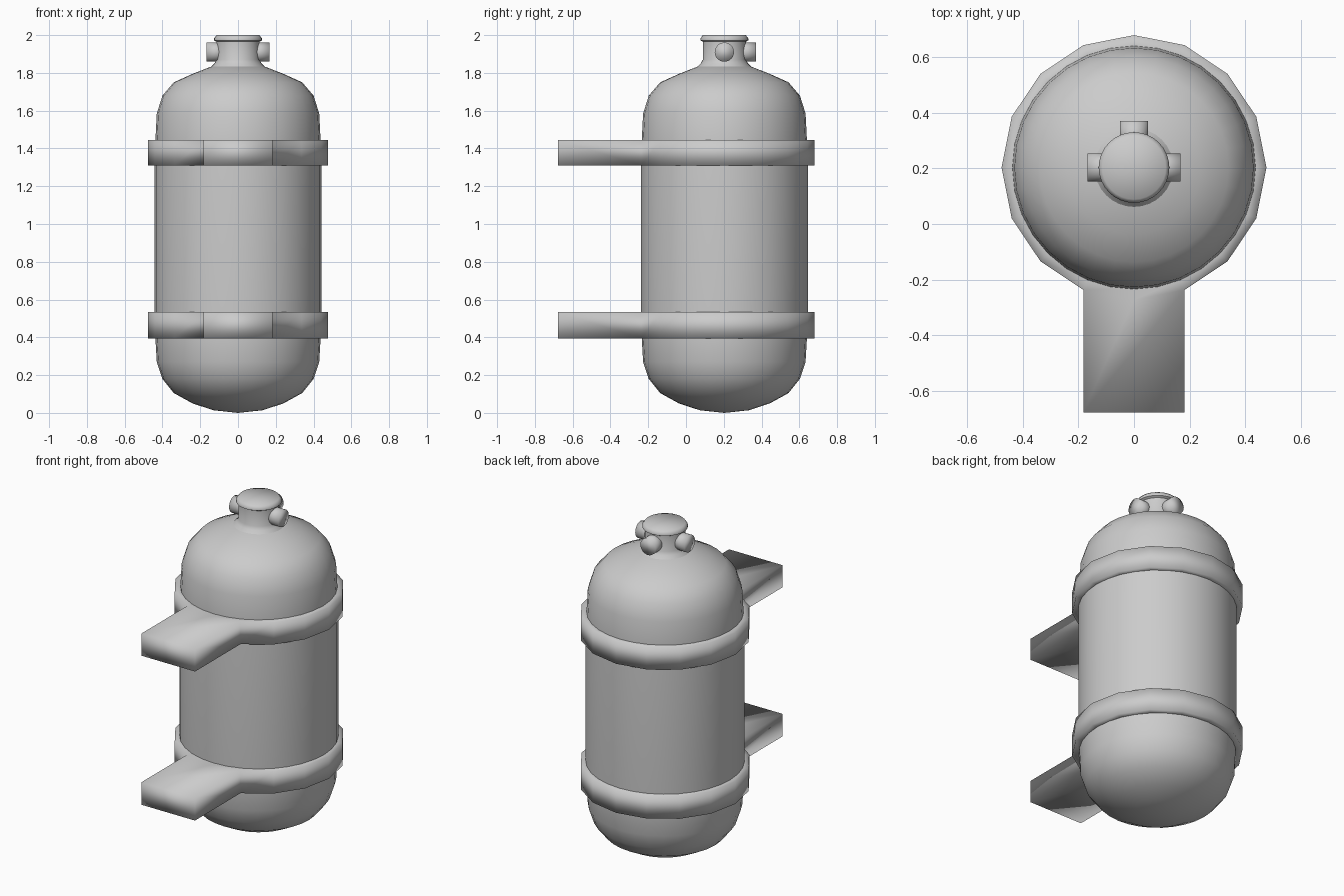
import bpy, bmesh, math
from mathutils import Matrix, Vector

if "Cube" in bpy.data.objects:
    bpy.data.objects.remove(bpy.data.objects["Cube"])

CY = 0.203  # tank axis in y


def finish(name, bm, angle=None):
    bmesh.ops.recalc_face_normals(bm, faces=bm.faces)
    mesh = bpy.data.meshes.new(name)
    bm.to_mesh(mesh)
    bm.free()
    obj = bpy.data.objects.new(name, mesh)
    bpy.context.collection.objects.link(obj)
    bpy.ops.object.select_all(action='DESELECT')
    obj.select_set(True)
    bpy.context.view_layer.objects.active = obj
    if angle is None:
        bpy.ops.object.shade_smooth()
    else:
        bpy.ops.object.shade_smooth_by_angle(angle=math.radians(angle))
    return obj


def lathe(name, profile, sides, angle=None):
    """Revolve (radius, z) points about the tank axis."""
    bm = bmesh.new()
    verts = [bm.verts.new((r, CY, z)) for r, z in profile]
    edges = [bm.edges.new(p) for p in zip(verts, verts[1:])]
    bmesh.ops.spin(bm, geom=verts + edges, cent=(0, CY, 0), axis=(0, 0, 1),
                   angle=math.tau, steps=sides)
    bmesh.ops.remove_doubles(bm, verts=bm.verts, dist=1e-4)
    return finish(name, bm, angle)


# Tank body with domed ends
lathe("tank", [
    (0, 0), (0.13, 0.014), (0.24, 0.05), (0.34, 0.105), (0.40, 0.18),
    (0.43, 0.27), (0.437, 0.39), (0.442, 0.53), (0.442, 1.31),
    (0.437, 1.45), (0.43, 1.585), (0.40, 1.68), (0.34, 1.75),
    (0.24, 1.795), (0.13, 1.838), (0, 1.845)], 32, 60)

# Valve neck with flared foot and rim
lathe("valve_neck", [
    (0.15, 1.825), (0.125, 1.85), (0.114, 1.87), (0.114, 1.965),
    (0.127, 1.972), (0.127, 1.982), (0.114, 2.0), (0, 2.0)], 32, 60)

# Outlet pegs on the left, right and back of the neck
for name, direction in (("left", (-1, 0, 0)), ("right", (1, 0, 0)), ("back", (0, 1, 0))):
    d = Vector(direction)
    bm = bmesh.new()
    place = Matrix.Translation(Vector((0, CY, 1.91)) + d * 0.117) @ \
        d.to_track_quat('Z', 'Y').to_matrix().to_4x4()
    bmesh.ops.create_cone(bm, cap_ends=True, segments=24, radius1=0.051,
                          radius2=0.051, depth=0.1, matrix=place)
    finish("outlet_" + name, bm)

# Clamp bands: 16-sided rings, front facet extended into a mounting arm
for name, z0, z1 in (("lower", 0.395, 0.533), ("upper", 1.31, 1.446)):
    bm = bmesh.new()
    rings = []
    for radius, z in ((0.435, z0), (0.476, z0), (0.476, z1), (0.435, z1)):
        rings.append([bm.verts.new((radius * math.cos(i * math.tau / 16),
                                    CY + radius * math.sin(i * math.tau / 16), z))
                      for i in range(16)])
    # the arm spans the two sides either side of the front corner
    arm = [bm.verts.new((x, -0.677, z)) for z in (z0, z1) for x in (-0.182, 0.182)]
    for a, b in ((0, 1), (1, 2), (2, 3)):
        for i in range(16):
            if a == 1 and i in (11, 12):
                continue
            j = (i + 1) % 16
            bm.faces.new((rings[a][i], rings[a][j], rings[b][j], rings[b][i]))
    low, high = rings[1], rings[2]
    bm.faces.new((low[11], low[12], low[13], arm[1], arm[0]))
    bm.faces.new((high[11], high[12], high[13], arm[3], arm[2]))
    bm.faces.new((low[11], arm[0], arm[2], high[11]))
    bm.faces.new((low[13], arm[1], arm[3], high[13]))
    bm.faces.new(arm[:2] + [arm[3], arm[2]])
    finish(name + "_clamp", bm)
